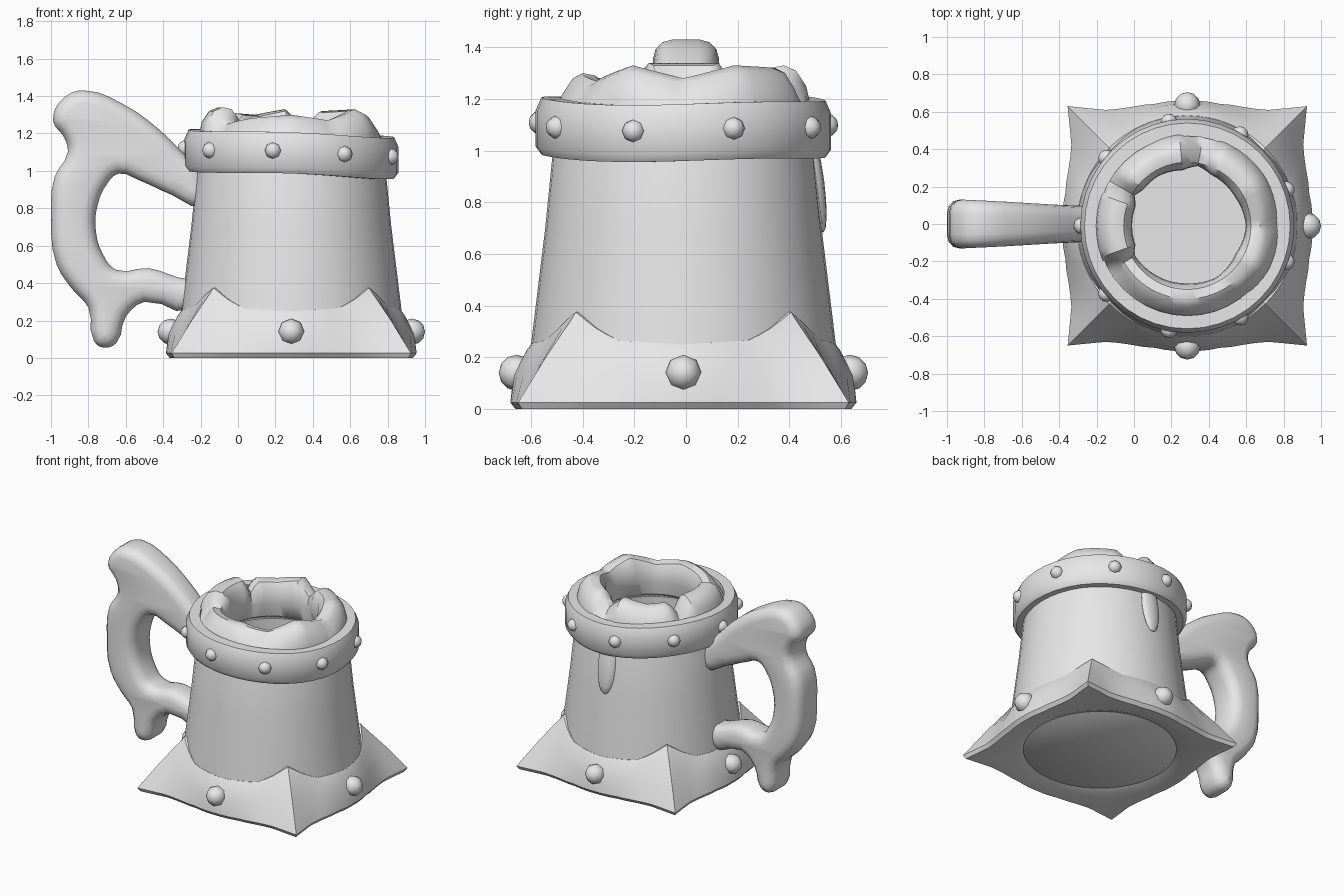
import bpy, bmesh, math
from mathutils import Vector, Matrix

cube = bpy.data.objects.get("Cube")
if cube:
    bpy.data.objects.remove(cube, do_unlink=True)

CX, CY = 0.285, -0.01          # axis of the mug
stone = bpy.data.materials.new("light_grey")
stone.use_nodes = True
GREY = (0.8, 0.8, 0.8, 1)
stone.diffuse_color = GREY
stone.node_tree.nodes["Principled BSDF"].inputs["Base Color"].default_value = GREY


def finish(name, bm, angle=40):
    """Turn a bmesh into a shaded, coloured object."""
    bmesh.ops.recalc_face_normals(bm, faces=bm.faces[:])
    mesh = bpy.data.meshes.new(name)
    bm.to_mesh(mesh)
    bm.free()
    mesh.materials.clear()
    mesh.materials.append(stone)
    ob = bpy.data.objects.new(name, mesh)
    bpy.context.collection.objects.link(ob)
    bpy.ops.object.select_all(action='DESELECT')
    ob.select_set(True)
    bpy.context.view_layer.objects.active = ob
    bpy.ops.object.shade_smooth_by_angle(angle=math.radians(angle))
    return ob


def lathe(name, section, steps, closed=True, angle=40):
    """Sweep section(degrees) -> [(r, z), ...] round the mug axis."""
    bm = bmesh.new()
    rings = []
    for i in range(steps):
        deg = 360 * i / steps
        c, s = math.cos(math.radians(deg)), math.sin(math.radians(deg))
        rings.append([bm.verts.new((CX + r * c, CY + r * s, z)) for r, z in section(deg)])
    n = len(rings[0])
    for i in range(steps):
        a, b = rings[i], rings[(i + 1) % steps]
        for j in range(n if closed else n - 1):
            k = (j + 1) % n
            bm.faces.new((a[j], b[j], b[k], a[k]))
    if not closed:
        bm.faces.new([r[0] for r in rings])
        bm.faces.new([r[-1] for r in rings])
    return finish(name, bm, angle)


def interp(keys, x):
    for (a, va), (b, vb) in zip(keys, keys[1:]):
        if x <= b:
            return va + (vb - va) * (x - a) / (b - a)
    return keys[-1][1]


# Tapered cup with an inner wall and floor
lathe("cup_body", lambda d: [(0.5, 0.02), (0.6, 0.1), (0.59, 0.25), (0.535, 0.7), (0.505, 1.0),
                             (0.48, 1.1), (0.4, 1.1), (0.42, 0.06)], 40, closed=False)

# Chipped, lumpy rim: height by angle
RIM = [(0, 1.28), (30, 1.33), (65, 1.32), (80, 1.24), (95, 1.33), (120, 1.3), (142, 1.31),
       (150, 1.24), (158, 1.34), (200, 1.34), (208, 1.25), (235, 1.28), (270, 1.3),
       (300, 1.27), (330, 1.33), (360, 1.28)]


def rim_section(d):
    t = interp(RIM, d)
    dip = (1.34 - t) * 0.3
    return [(0.4, 1.0), (0.33, 1.05), (0.295 + dip, 1.15), (0.3 + dip, t - 0.06), (0.34, t - 0.01),
            (0.39, t), (0.44 - dip, t - 0.02), (0.48 - dip, t - 0.08), (0.5, 1.15), (0.48, 1.0)]


lathe("lumpy_rim", rim_section, 72)


# Upper band, slightly tilted and uneven
def band_shift(d):
    return -0.02 * math.cos(math.radians(d)) + 0.006 * math.sin(math.radians(3 * d))


BAND = [(0.48, 0.98), (0.55, 0.98), (0.572, 1.01), (0.572, 1.15), (0.55, 1.2), (0.48, 1.2)]
lathe("upper_band", lambda d: [(r, z + band_shift(d)) for r, z in BAND], 40)

# Base skirt with four pointed corners
REACH = [(0, 0.905), (8, 0.77), (17, 0.71), (30, 0.675), (45, 0.67)]
PEAK = [(0, 0.375), (12, 0.3), (20, 0.265), (45, 0.25)]


def base_section(d):
    off = abs(d % 90 - 45)
    reach, top = interp(REACH, off), interp(PEAK, off)
    bulge = 0.02 * off / 45
    mid = 0.605 + (reach - 0.605) * 0.5 + bulge
    return [(0.49, 0.03), (0.55, 0.005), (reach - 0.02, 0.0), (reach, 0.025),
            (mid, top * 0.53), (0.605, top - 0.02), (0.59, top), (0.54, top)]


lathe("base_skirt", base_section, 72, angle=35)


# Round studs
def stud(name, deg, radius, z, size):
    a = math.radians(deg)
    bm = bmesh.new()
    place = Matrix.Translation((CX + radius * math.cos(a), CY + radius * math.sin(a), z))
    turn = Matrix.Rotation(a, 4, 'Z') @ Matrix.Rotation(math.pi / 2, 4, 'Y')
    bmesh.ops.create_uvsphere(bm, u_segments=8, v_segments=6, radius=size, matrix=place @ turn)
    finish(name, bm, 60)


for i in range(9):
    deg = 20 + 40 * i
    stud(f"band_stud_{i + 1}", deg, 0.562, 1.1 + band_shift(deg), 0.046)
for i in range(4):
    stud(f"base_stud_{i + 1}", 90 * i, 0.645, 0.14, 0.07)

# Raised strip with a rounded end, below the band at the back
bm = bmesh.new()
bmesh.ops.create_uvsphere(bm, u_segments=12, v_segments=8, radius=1)
bmesh.ops.scale(bm, vec=(0.07, 0.03, 0.2), verts=bm.verts)
bmesh.ops.rotate(bm, matrix=Matrix.Rotation(0.13, 3, 'X'), verts=bm.verts)
bmesh.ops.translate(bm, vec=(CX, CY + 0.515, 0.88), verts=bm.verts)
finish("back_strip", bm)

# Handle: side outline with a horn on top and a spur below, rounded in depth
OUTLINE = [(-.2, 1.0), (-.29, 1.09), (-.42, 1.22), (-.62, 1.36), (-.82, 1.43), (-.92, 1.4),
           (-.99, 1.27), (-.93, 1.18), (-.91, 1.1), (-.98, .97), (-1, .75), (-.97, .5),
           (-.88, .36), (-.8, .27), (-.77, .09), (-.72, .055), (-.65, .08), (-.6, .22),
           (-.5, .3), (-.25, .26), (-.22, .4), (-.32, .43), (-.48, .48), (-.65, .47),
           (-.72, .55), (-.76, .68), (-.75, .82), (-.7, .93), (-.64, .985), (-.53, .95),
           (-.35, .87), (-.2, .82)]
ROUND = 0.07
curve = bpy.data.curves.new("handle_outline", 'CURVE')
curve.dimensions = '2D'
curve.fill_mode = 'BOTH'
curve.resolution_u = 3
curve.extrude = 0.05
curve.bevel_depth = ROUND
curve.bevel_resolution = 2
curve.offset = -ROUND
spline = curve.splines.new('BEZIER')
spline.bezier_points.add(len(OUTLINE) - 1)
for p, (x, z) in zip(spline.bezier_points, OUTLINE):
    p.co = (x, z, 0)
    p.handle_left_type = p.handle_right_type = 'AUTO'
spline.use_cyclic_u = True
helper = bpy.data.objects.new("handle_outline", curve)
bpy.context.collection.objects.link(helper)
bpy.context.view_layer.update()
graph = bpy.context.evaluated_depsgraph_get()
flat = bpy.data.meshes.new_from_object(helper.evaluated_get(graph))
bm = bmesh.new()
bm.from_mesh(flat)
bpy.data.objects.remove(helper, do_unlink=True)
bpy.data.meshes.remove(flat)
bmesh.ops.remove_doubles(bm, verts=bm.verts[:], dist=0.0005)
for v in bm.verts:
    x, z, y = v.co
    v.co = Vector((x, y * interp([(-1, 1.12), (-.7, 1.0), (-.3, 0.8)], x), z))
finish("handle", bm, 45)
